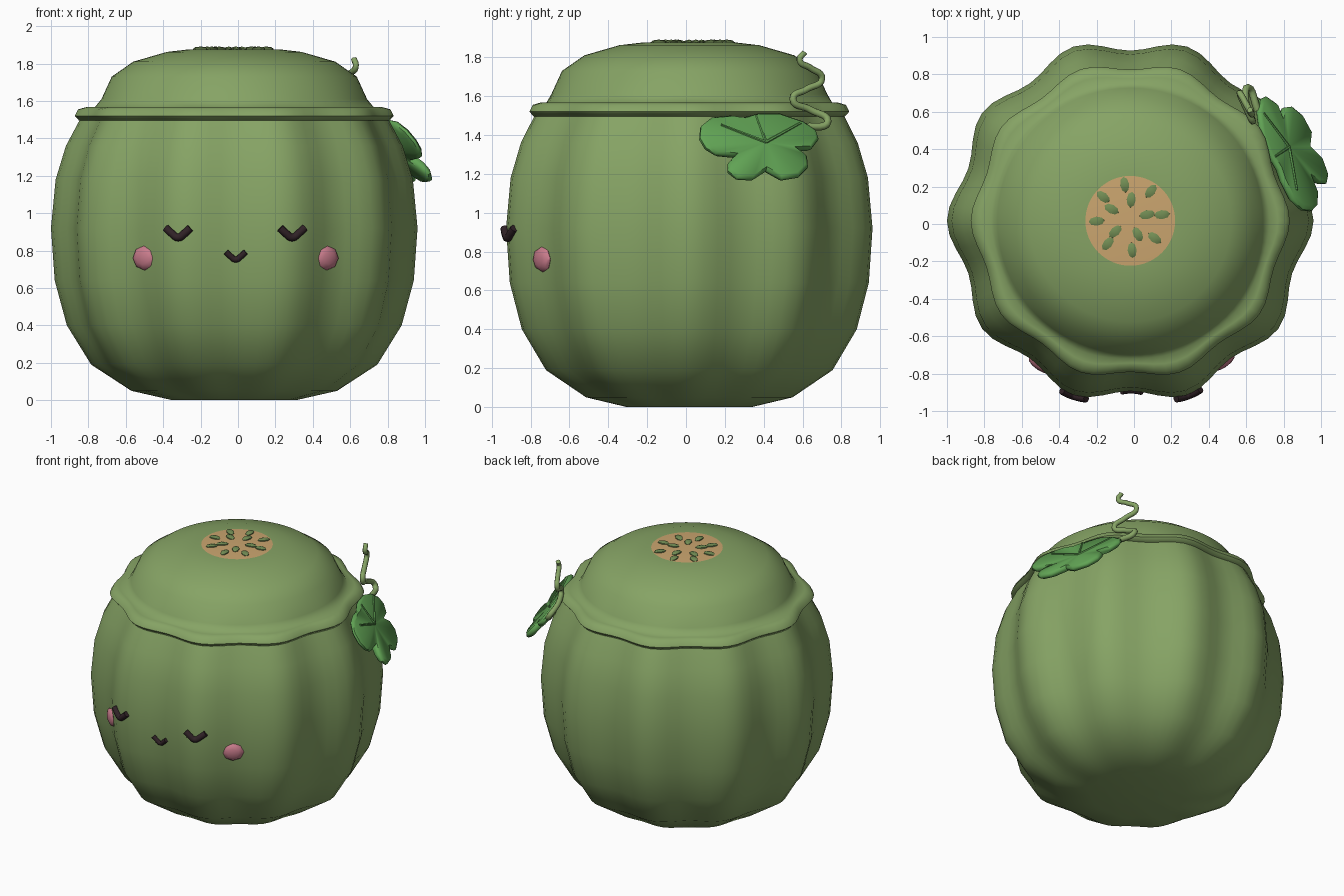
import bpy, bmesh, math
from mathutils import Vector

if "Cube" in bpy.data.objects:
    bpy.data.objects.remove(bpy.data.objects["Cube"])

CX, CY, LOBES, SEG = -0.02, 0.017, 10, 80


def material(name, rgb):
    m = bpy.data.materials.new(name)
    m.diffuse_color = (*rgb, 1)
    m.use_nodes = True
    m.node_tree.nodes["Principled BSDF"].inputs["Base Color"].default_value = m.diffuse_color
    return m


GREEN = material("melon green", (0.24, 0.37, 0.13))
LEAF = material("leaf green", (0.12, 0.37, 0.09))
TAN = material("seed bed tan", (0.60, 0.38, 0.16))
SEED = material("seed green", (0.17, 0.27, 0.09))
PINK = material("cheek pink", (0.58, 0.20, 0.26))
DARK = material("dark brown", (0.03, 0.016, 0.02))


def finish(name, bm, mats, angle=50):
    bmesh.ops.recalc_face_normals(bm, faces=bm.faces)
    me = bpy.data.meshes.new(name)
    bm.to_mesh(me)
    bm.free()
    ob = bpy.data.objects.new(name, me)
    bpy.context.collection.objects.link(ob)
    for m in mats:
        me.materials.append(m)
    bpy.ops.object.select_all(action='DESELECT')
    ob.select_set(True)
    bpy.context.view_layer.objects.active = ob
    bpy.ops.object.shade_smooth_by_angle(angle=math.radians(angle))
    return ob


def lobed(r, amp, a):
    """Radius at angle a; r is the radius on a lobe crest, amp the groove depth."""
    return r - amp * (1 - math.cos(LOBES * a)) / 2


def lathe(profile):
    bm = bmesh.new()
    rings = []
    for r, z, amp in profile:
        ring = []
        for i in range(SEG):
            a = 2 * math.pi * i / SEG
            d = lobed(r, amp, a)
            ring.append(bm.verts.new((CX + d * math.cos(a), CY + d * math.sin(a), z)))
        rings.append(ring)
    for lo, hi in zip(rings, rings[1:]):
        for i in range(SEG):
            j = (i + 1) % SEG
            bm.faces.new((lo[i], lo[j], hi[j], hi[i]))
    bm.faces.new(rings[0][::-1])
    bm.faces.new(rings[-1])
    return bm


# Ribbed body
BODY = [(0.33, 0, 0.01), (0.55, 0.05, 0.025), (0.765, 0.19, 0.045), (0.895, 0.40, 0.06),
        (0.96, 0.64, 0.068), (0.98, 0.92, 0.07), (0.955, 1.18, 0.065), (0.90, 1.36, 0.06),
        (0.82, 1.51, 0.045)]
finish("body", lathe(BODY), [GREEN], 60)

# Lid with a wavy rim and a flat seed bed
lid = lathe([(0.79, 1.50, 0.04), (0.83, 1.495, 0.045), (0.853, 1.52, 0.045), (0.835, 1.555, 0.045),
             (0.79, 1.567, 0.03), (0.745, 1.567, 0.01), (0.71, 1.61, 0), (0.655, 1.73, 0),
             (0.54, 1.81, 0), (0.36, 1.862, 0), (0.24, 1.876, 0)])
lid.faces.ensure_lookup_table()
lid.faces[-1].material_index = 1
finish("lid", lid, [GREEN, TAN], 60)


def front_point(x, z):
    """Point on the front of the body at the given x and height."""
    for (r0, z0, a0), (r1, z1, a1) in zip(BODY, BODY[1:]):
        if z0 <= z <= z1:
            t = (z - z0) / (z1 - z0)
            r, amp = r0 + t * (r1 - r0), a0 + t * (a1 - a0)
    y = -0.9
    for _ in range(20):
        d = lobed(r, amp, math.atan2(y, x - CX))
        y = -math.sqrt(d * d - (x - CX) ** 2)
    return Vector((x, y + CY, z))


def tube(name, points, radius, mat, taper=1.0, smooth_path=True, sides=2):
    """Round tube along a path, turned into a mesh."""
    cu = bpy.data.curves.new(name, 'CURVE')
    cu.dimensions = '3D'
    cu.bevel_depth, cu.bevel_resolution, cu.use_fill_caps = radius, sides, True
    cu.resolution_u = 6
    sp = cu.splines.new('BEZIER')
    sp.bezier_points.add(len(points) - 1)
    for i, (bp, p) in enumerate(zip(sp.bezier_points, points)):
        bp.co = p
        kind = 'AUTO' if smooth_path else 'VECTOR'
        bp.handle_left_type = bp.handle_right_type = kind
        bp.radius = 1 + (taper - 1) * i / (len(points) - 1)
    ob = bpy.data.objects.new(name, cu)
    bpy.context.collection.objects.link(ob)
    cu.materials.append(mat)
    bpy.ops.object.select_all(action='DESELECT')
    ob.select_set(True)
    bpy.context.view_layer.objects.active = ob
    bpy.ops.object.convert(target='MESH')
    bpy.ops.object.shade_smooth_by_angle(angle=math.radians(50))


# Closed eyes and smile
for name, cx, cz, w, h in (("left_eye", -0.32, 0.87, 0.065, 0.05),
                           ("right_eye", 0.29, 0.87, 0.065, 0.05),
                           ("mouth", -0.012, 0.752, 0.053, 0.04)):
    path = []
    for t in (-1.0, -0.55, 0.0, 0.55, 1.0):
        path.append(front_point(cx + w * t, cz + h * abs(t) ** 1.3) + Vector((0, -0.008, 0)))
    tube(name, path, 0.021 if name != "mouth" else 0.016, DARK)


def blob(name, loc, direction, size, mat, u=6, v=5):
    """Faceted ellipsoid: size is (side, up, along direction)."""
    bm = bmesh.new()
    bmesh.ops.create_uvsphere(bm, u_segments=u, v_segments=v, radius=1)
    bmesh.ops.scale(bm, vec=size, verts=bm.verts)
    rot = Vector(direction).to_track_quat('Z', 'Y').to_matrix()
    bmesh.ops.rotate(bm, matrix=rot, verts=bm.verts)
    bmesh.ops.translate(bm, vec=loc, verts=bm.verts)
    finish(name, bm, [mat], 40)


# Cheeks
for name, x, s in (("left_cheek", -0.50, -1), ("right_cheek", 0.475, 1)):
    blob(name, front_point(x, 0.76), (s * 0.55, -0.83, -0.05), (0.075, 0.066, 0.03), PINK, 8, 6)

# Seeds scattered on the lid, pointing roughly outward
SEEDS = [(-0.05, 0.21), (0.09, 0.175), (-0.165, 0.145), (-0.015, 0.13), (-0.12, 0.08),
         (0.07, 0.05), (0.15, 0.05), (-0.20, 0.015), (-0.10, -0.04), (0.02, -0.055),
         (0.11, -0.075), (-0.14, -0.105), (-0.01, -0.14)]
for i, (x, y) in enumerate(SEEDS):
    blob(f"seed_{i + 1}", (x, y, 1.877), (x + 0.025, y - 0.03, 0), (0.028, 0.014, 0.042), SEED, 6, 4)


# Leaf leaning on the shoulder, outline given in (y, z)
NORMAL = Vector((1, 0.41, 0.8)).normalized()


def leaf_point(y, z, lift=0.0):
    dish = 0.02 * min(1, math.hypot(y - 0.4, (z - 1.35) * 1.5) / 0.25)
    return Vector((0.815 + dish - 0.41 * (y - 0.4) - 0.8 * (z - 1.35), y, z)) + NORMAL * lift


OUTLINE = [(0.07, 1.38), (0.075, 1.44), (0.13, 1.485), (0.225, 1.495), (0.29, 1.485), (0.37, 1.505),
           (0.48, 1.505), (0.60, 1.465), (0.665, 1.42), (0.68, 1.375), (0.645, 1.33), (0.565, 1.325),
           (0.62, 1.285), (0.625, 1.23), (0.58, 1.185), (0.49, 1.17), (0.41, 1.215), (0.34, 1.17),
           (0.26, 1.175), (0.215, 1.21), (0.215, 1.25), (0.25, 1.29), (0.15, 1.30), (0.10, 1.33)]
MID = (0.405, 1.35)
bm = bmesh.new()
# Each layer shrinks toward the middle, giving rounded edges
layers = []
for scale, lift in ((0.0, -0.022), (0.93, -0.022), (1.0, -0.008), (1.0, 0.008), (0.93, 0.022), (0.0, 0.022)):
    pts = [(MID[0] + (y - MID[0]) * scale, MID[1] + (z - MID[1]) * scale) for y, z in OUTLINE]
    if scale == 0:
        layers.append([bm.verts.new(leaf_point(*MID, lift))] * len(OUTLINE))
    else:
        layers.append([bm.verts.new(leaf_point(y, z, lift)) for y, z in pts])
for lo, hi in zip(layers, layers[1:]):
    for i in range(len(OUTLINE)):
        j = (i + 1) % len(OUTLINE)
        bm.faces.new(list(dict.fromkeys((lo[i], lo[j], hi[j], hi[i]))))
finish("leaf", bm, [LEAF], 50)

# Leaf veins
for i, tip in enumerate(((0.355, 1.49), (0.175, 1.44), (0.585, 1.45))):
    pts = [leaf_point(MID[0] + (tip[0] - MID[0]) * t, MID[1] + (tip[1] - MID[1]) * t, 0.022)
           for t in (0, 0.5, 1)]
    tube(f"leaf_vein_{i + 1}", pts, 0.009, LEAF, 0.7, False, 1)

# Curly tendril
tube("tendril", [(0.66, 0.61, 1.44), (0.61, 0.73, 1.47), (0.60, 0.64, 1.53), (0.635, 0.55, 1.585),
                 (0.60, 0.62, 1.635), (0.565, 0.70, 1.69), (0.60, 0.64, 1.745), (0.63, 0.585, 1.785),
                 (0.62, 0.61, 1.825)], 0.02, GREEN, 0.8)
